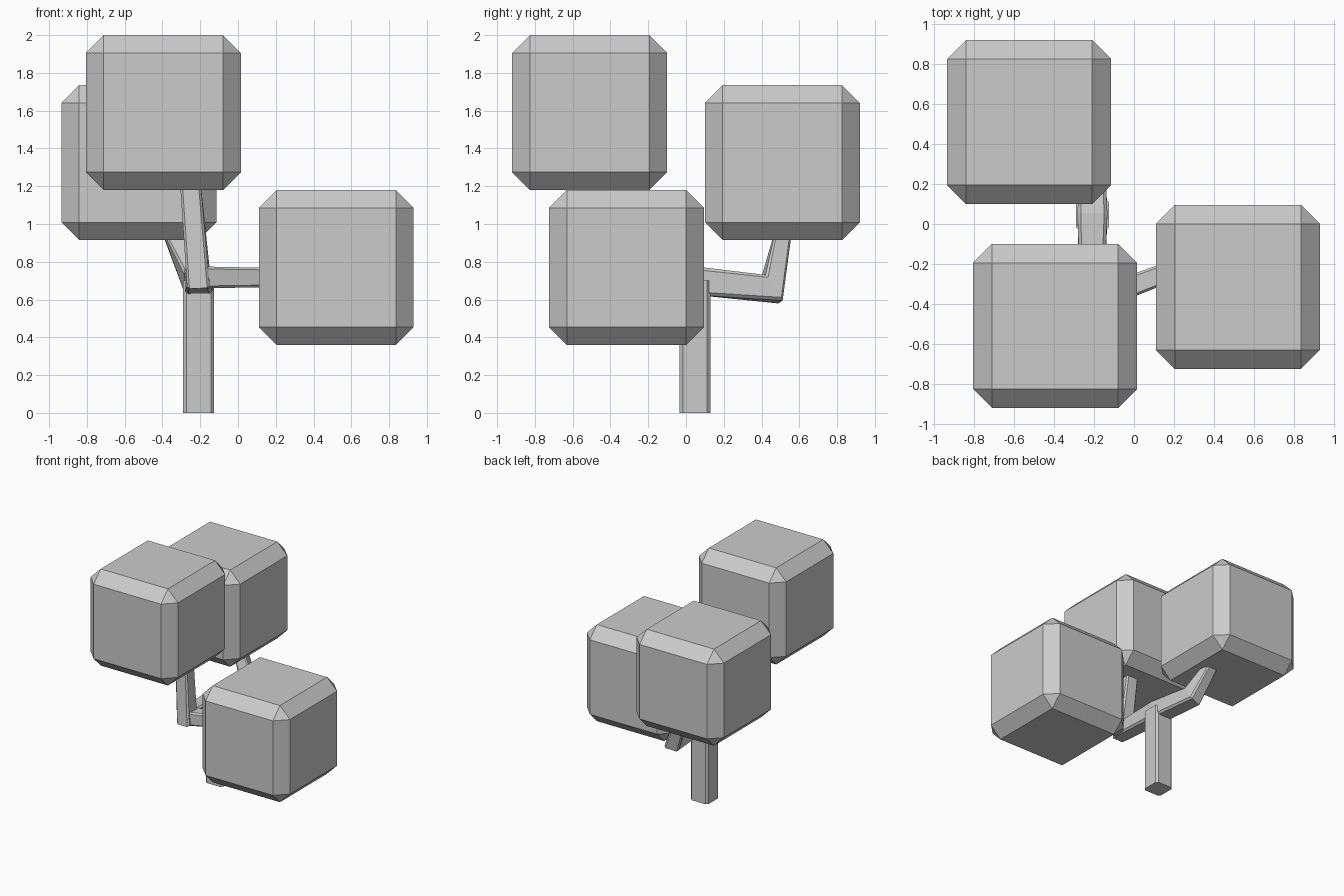
import bpy, bmesh
from mathutils import Vector

if "Cube" in bpy.data.objects:
    bpy.data.objects.remove(bpy.data.objects["Cube"])


def foliage(name, center, size=0.82, chamfer=0.094):
    bm = bmesh.new()
    bmesh.ops.create_cube(bm, size=size)
    bmesh.ops.bevel(bm, geom=bm.edges[:], offset=chamfer, segments=1,
                    profile=0.5, affect='EDGES')
    me = bpy.data.meshes.new(name)
    bm.to_mesh(me)
    bm.free()
    ob = bpy.data.objects.new(name, me)
    ob.location = center
    bpy.context.collection.objects.link(ob)


def limb(name, points, radii, side, cut=0.22):
    """Sweep a chamfered square along a path with mitred joints."""
    pts = [Vector(p) for p in points]
    k = 1 - cut
    section = [(1, k), (k, 1), (-k, 1), (-1, k), (-1, -k), (-k, -1), (k, -1), (1, -k)]
    bm = bmesh.new()
    rings = []
    for i, p in enumerate(pts):
        d0 = (p - pts[max(i - 1, 0)]).normalized()
        d1 = (pts[min(i + 1, len(pts) - 1)] - p).normalized()
        t = (d0 + d1).normalized()
        u = Vector(side)
        u = (u - u.dot(t) * t).normalized()
        v = t.cross(u)
        mitre = 1 / t.dot(d1 if d1.length else d0)
        r = radii[i]
        rings.append([bm.verts.new(p + u * a * r + v * b * r * mitre) for a, b in section])
    for a, b in zip(rings, rings[1:]):
        for j in range(8):
            n = (j + 1) % 8
            bm.faces.new((a[j], a[n], b[n], b[j]))
    bm.faces.new(rings[0][::-1])
    bm.faces.new(rings[-1])
    bmesh.ops.recalc_face_normals(bm, faces=bm.faces[:])
    me = bpy.data.meshes.new(name)
    bm.to_mesh(me)
    bm.free()
    bpy.context.collection.objects.link(bpy.data.objects.new(name, me))


# Foliage blocks
foliage("front_foliage", (-0.395, -0.51, 1.59))
foliage("back_foliage", (-0.525, 0.51, 1.325))
foliage("right_foliage", (0.52, -0.315, 0.77))

# Trunk and branches
elbow = (-0.21, -0.385, 0.717)
fork = (-0.208, 0.047, 0.70)
limb("trunk", [(-0.208, 0.047, 0), fork], [0.082, 0.082], (1, 0, 0))
limb("main_branch",
     [(-0.255, -0.36, 1.25), elbow, fork, (-0.21, 0.455, 0.655), (-0.365, 0.52, 0.98)],
     [0.054, 0.06, 0.075, 0.06, 0.042], (1, 0, 0))
limb("right_branch", [elbow, (0.2, -0.23, 0.717)], [0.058, 0.05], (0, 0, 1))
